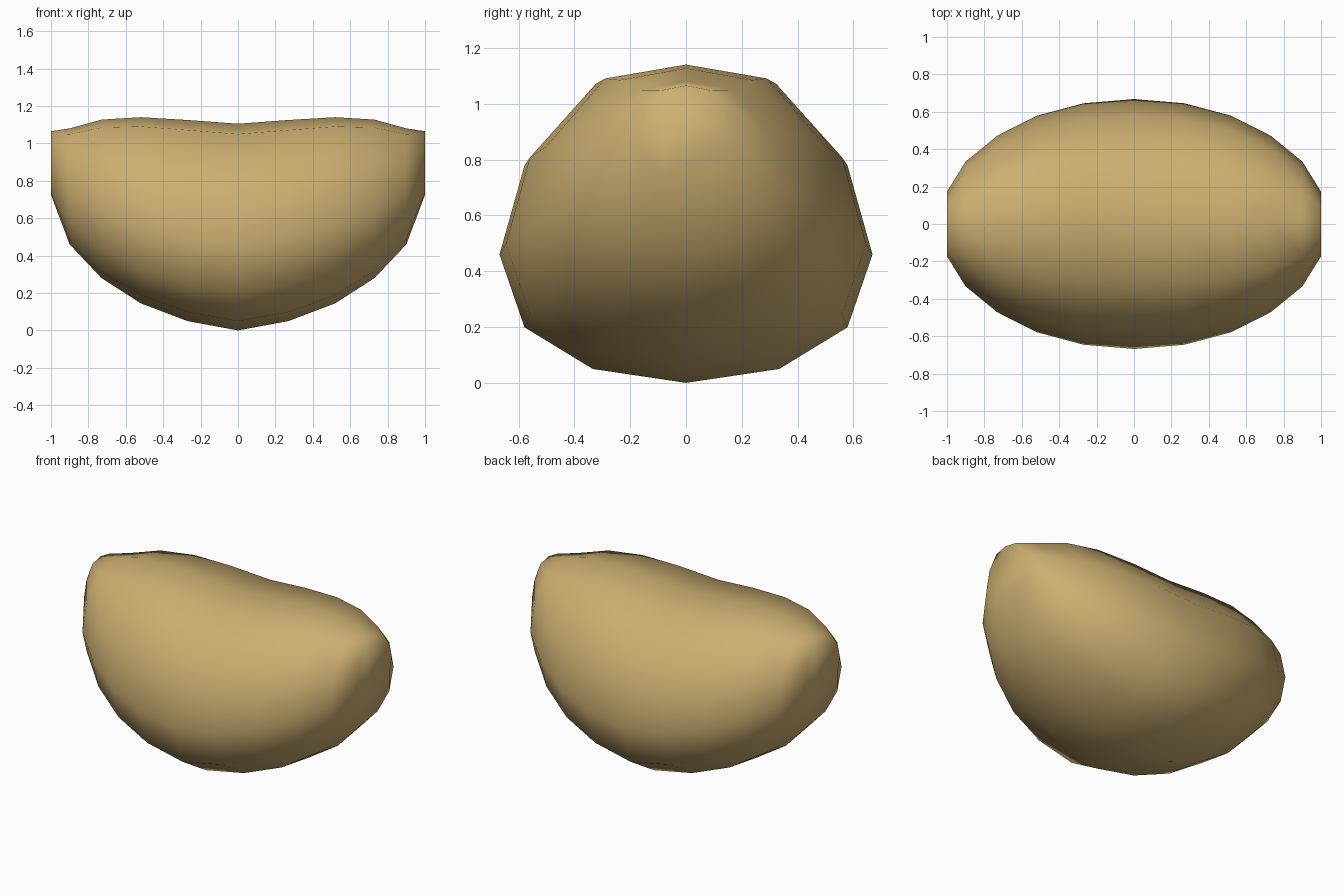
import bpy, bmesh, math

if "Cube" in bpy.data.objects:
    bpy.data.objects.remove(bpy.data.objects["Cube"])

SIDES = 12
# Half profile of the bean: (x, bottom z, top z), mirrored in x
HALF = [(0.0, 0.0, 1.105), (0.27, 0.05, 1.125), (0.52, 0.145, 1.14),
        (0.73, 0.28, 1.127), (0.90, 0.46, 1.08), (1.0, 0.725, 1.065)]
# Height fraction of each ring vertex from bottom to top (egg-shaped section)
EGG = [0.0, 0.045, 0.18, 0.416, 0.705, 0.95, 1.0]

stations = [(-x, b, t) for x, b, t in reversed(HALF[1:])] + HALF

# Bean body: rings skinned along x
bm = bmesh.new()
rings = []
for x, bottom, top in stations:
    lat = round(math.degrees(math.asin(min(1, abs(x) / 1.035))) / 15) * 15
    width = 0.668 * math.cos(math.radians(lat))
    ring = []
    for k in range(SIDES):
        f = EGG[k if k <= 6 else SIDES - k]
        y = width * math.sin(2 * math.pi * k / SIDES)
        ring.append(bm.verts.new((x, y, bottom + (top - bottom) * f)))
    rings.append(ring)

for a, b in zip(rings, rings[1:]):
    for k in range(SIDES):
        n = (k + 1) % SIDES
        bm.faces.new((a[k], a[n], b[n], b[k]))

# Flat blunt ends
bm.faces.new(rings[0])
bm.faces.new(rings[-1])
bmesh.ops.recalc_face_normals(bm, faces=bm.faces[:])
for f in bm.faces:
    f.smooth = True

mesh = bpy.data.meshes.new("bean_body")
bm.to_mesh(mesh)
bm.free()
body = bpy.data.objects.new("bean_body", mesh)
bpy.context.collection.objects.link(body)

tan = bpy.data.materials.new("warm tan")
tan.diffuse_color = (0.60, 0.425, 0.165, 1)
tan.use_nodes = True
tan.node_tree.nodes["Principled BSDF"].inputs["Base Color"].default_value = tan.diffuse_color
mesh.materials.append(tan)
